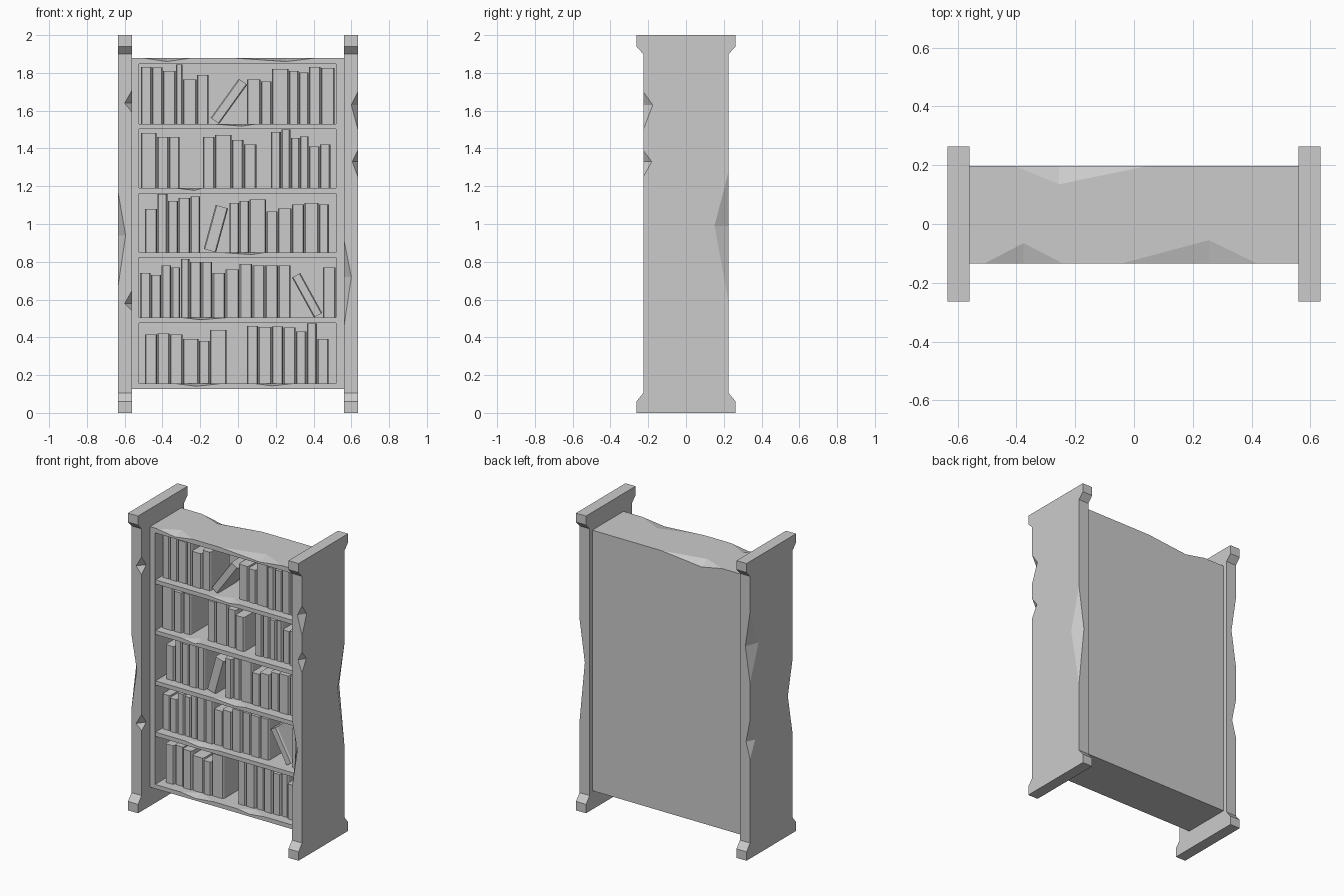
import bpy, bmesh, math, random
from mathutils import Vector, Matrix

if "Cube" in bpy.data.objects:
    bpy.data.objects.remove(bpy.data.objects["Cube"])

random.seed(4)


def prism(name, pts, step):
    """Extrude a flat polygon along the vector step."""
    bm = bmesh.new()
    face = bm.faces.new([bm.verts.new(p) for p in pts])
    ext = bmesh.ops.extrude_face_region(bm, geom=[face])
    bmesh.ops.translate(bm, vec=step, verts=[v for v in ext["geom"] if isinstance(v, bmesh.types.BMVert)])
    bmesh.ops.recalc_face_normals(bm, faces=bm.faces)
    return link(name, bm)


def link(name, bm):
    me = bpy.data.meshes.new(name)
    bm.to_mesh(me)
    bm.free()
    ob = bpy.data.objects.new(name, me)
    bpy.context.collection.objects.link(ob)
    return ob


def box(name, x0, x1, y0, y1, z0, z1):
    return prism(name, [(x0, y0, z0), (x1, y0, z0), (x1, y1, z0), (x0, y1, z0)], (0, 0, z1 - z0))


def cut(ob, cutter):
    cutter.hide_render = True
    mod = ob.modifiers.new("cut", 'BOOLEAN')
    mod.operation, mod.solver, mod.object = 'DIFFERENCE', 'EXACT', cutter
    bpy.context.view_layer.objects.active = ob
    bpy.ops.object.modifier_apply(modifier=mod.name)
    bpy.data.objects.remove(cutter)


def chip(ob, a, b, p, q):
    """Knock a wedge off the edge a-b; p and q are its deepest points on the two faces."""
    mid = (Vector(p) + Vector(q)) / 2
    bm = bmesh.new()
    for c in (a, b, p, q):
        bm.verts.new(mid + (Vector(c) - mid) * 1.5)
    bmesh.ops.convex_hull(bm, input=bm.verts)
    bmesh.ops.recalc_face_normals(bm, faces=bm.faces)
    cut(ob, link("chip_cutter", bm))


def chip_x(ob, x0, x1, xm, y, z, dy, dz):
    chip(ob, (x0, y, z), (x1, y, z), (xm, y + dy, z), (xm, y, z - dz))


def chip_z(ob, z0, z1, zm, x, y, dx, dy):
    chip(ob, (x, y, z0), (x, y, z1), (x + dx, y, zm), (x, y + dy, zm))


# Side panels with flared feet and caps
half = [(0.263, 0), (0.263, 0.06), (0.226, 0.105), (0.226, 1.9), (0.263, 1.94), (0.263, 2)]
outline = half + [(-y, z) for y, z in reversed(half)]
left = prism("left_panel", [(-0.635, y, z) for y, z in outline], (0.075, 0, 0))
right = prism("right_panel", [(0.56, y, z) for y, z in outline], (0.075, 0, 0))

# Worn panel edges
F, B = -0.226, 0.226
chip_z(left, 1.59, 1.71, 1.64, -0.56, F, -0.04, 0.05)
chip_z(left, 0.54, 0.65, 0.58, -0.56, F, -0.04, 0.05)
chip_z(left, 0.67, 1.17, 0.94, -0.635, F, 0.04, 0.05)
chip_z(left, 1.18, 1.66, 1.42, -0.635, B, 0.035, -0.09)
chip_z(left, 0.67, 0.93, 0.78, -0.635, B, 0.03, -0.055)
chip_z(right, 1.50, 1.70, 1.63, 0.635, F, -0.035, 0.05)
chip_z(right, 1.25, 1.39, 1.33, 0.635, F, -0.03, 0.045)
chip_z(right, 0.45, 0.92, 0.72, 0.56, F, 0.04, 0.05)
chip_z(right, 0.58, 1.28, 0.99, 0.635, B, -0.04, -0.075)

# Open-fronted case
case = box("case", -0.56, 0.56, -0.135, 0.197, 0.127, 1.88)
cut(case, box("opening_cutter", -0.523, 0.52, -0.3, 0.165, 0.155, 1.848))
chip_x(case, -0.51, -0.24, -0.375, -0.135, 1.88, 0.07, 0.02)
chip_x(case, -0.045, 0.42, 0.255, -0.135, 1.88, 0.08, 0.02)
chip_x(case, 0.045, -0.405, -0.255, 0.197, 1.88, -0.062, 0.03)
chip_x(case, -0.33, -0.09, -0.22, -0.135, 0.155, 0.06, 0.014)
chip_x(case, 0.09, 0.29, 0.18, -0.135, 0.155, 0.05, 0.012)

# Shelves, each with a worn front edge
for z, x0, x1, xm in ((1.53, -0.14, 0.1, 0.02), (1.19, -0.33, -0.19, -0.23),
                      (0.85, -0.1, 0.15, 0.07), (0.505, -0.3, -0.05, -0.2)):
    shelf = box("shelf", -0.523, 0.52, -0.13, 0.165, z - 0.028, z)
    chip_x(shelf, x0, x1, xm, -0.13, z, 0.06, 0.012)


# Books with bevelled spines
def book(x, z, w, h):
    front, back = -0.07 + random.uniform(-0.008, 0.008), 0.135
    c, d = 0.006, 0.012
    pts = [(x, back), (x + w, back), (x + w, front + d), (x + w - c, front), (x + c, front), (x, front + d)]
    return prism("book", [(px, py, z) for px, py in pts], (0, 0, h))


def row(z, x, items):
    """Fill a shelf from x; (width, height) in mm, height 0 is a gap."""
    for w, h in items:
        if h:
            book(x, z, w / 1000 - 0.003, h / 1000)
        x += w / 1000


def leaning_book(x, z, w, h, deg):
    """Book tipped about its lowest corner at x; positive leans right."""
    ob = book(-w if deg > 0 else 0, 0, w, h)
    ob.name = "leaning_book"
    ob.data.transform(Matrix.Translation((x, 0, z)) @ Matrix.Rotation(math.radians(deg), 4, 'Y'))


row(1.53, -0.513, [(58, 300), (58, 298), (69, 280), (37, 315), (74, 235), (64, 260), (201, 0), (74, 235),
                   (58, 225), (90, 290), (53, 280), (53, 272), (64, 302), (74, 295)])
row(1.19, -0.513, [(85, 292), (63, 270), (58, 270), (122, 0), (63, 270), (90, 280), (63, 255), (69, 230),
                   (74, 0), (56, 298), (50, 310), (48, 265), (48, 272), (58, 220), (58, 232)])
row(0.85, -0.492, [(66, 230), (55, 310), (56, 272), (64, 288), (53, 295), (153, 0), (53, 262), (53, 272),
                   (90, 280), (61, 215), (74, 232), (66, 252), (77, 262), (55, 252)])
row(0.505, -0.518, [(58, 235), (56, 225), (53, 275), (48, 265), (48, 310), (63, 295), (58, 295), (69, 235),
                    (74, 255), (69, 282), (66, 275), (71, 275), (66, 275), (169, 0), (69, 265)])
row(0.155, -0.492, [(66, 260), (66, 265), (69, 260), (85, 235), (58, 225), (90, 285), (106, 0), (61, 305),
                    (71, 300), (61, 302), (66, 298), (58, 277), (55, 317), (63, 235)])
leaning_book(-0.10, 1.53, 0.055, 0.255, 35.7)
leaning_book(-0.116, 0.85, 0.068, 0.241, 15.3)
leaning_book(0.402, 0.505, 0.05, 0.241, -28.8)
